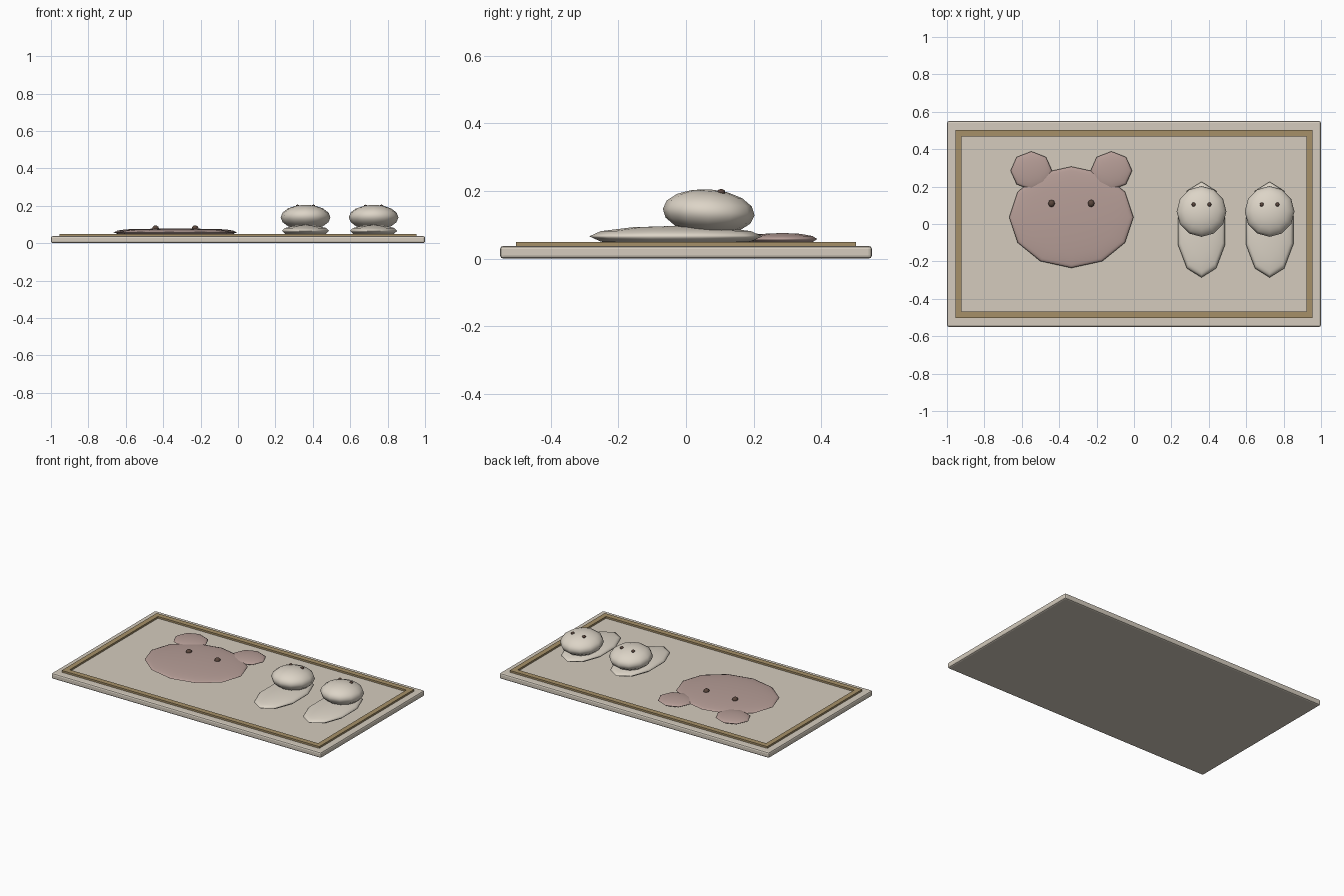
import bpy, bmesh, math

if "Cube" in bpy.data.objects:
    bpy.data.objects.remove(bpy.data.objects["Cube"])


def material(name, rgb):
    m = bpy.data.materials.new(name)
    m.diffuse_color = (*rgb, 1)
    m.use_nodes = True
    m.node_tree.nodes["Principled BSDF"].inputs["Base Color"].default_value = m.diffuse_color
    return m


CREAM = material("cream", (0.66, 0.60, 0.51))
TAN = material("tan", (0.38, 0.28, 0.14))
PINK = material("dusty_pink", (0.47, 0.34, 0.31))
FLUFF = material("pale_fluff", (0.72, 0.66, 0.57))
DARK = material("dark_brown", (0.10, 0.06, 0.045))


def ellipsoid(name, loc, radii, segs, rings, mat, tilt=0):
    bpy.ops.mesh.primitive_uv_sphere_add(segments=segs, ring_count=rings, radius=1,
                                         location=loc, rotation=(tilt, 0, 0))
    o = bpy.context.object
    o.name = name
    o.scale = radii
    o.data.materials.append(mat)
    bpy.ops.object.shade_smooth()
    return o


# mat slab with rounded edges
bpy.ops.mesh.primitive_cube_add(size=1, location=(0, 0, 0.019))
mat_slab = bpy.context.object
mat_slab.name = "mat_slab"
mat_slab.scale = (2, 1.1, 0.038)
bpy.ops.object.transform_apply(location=False, rotation=False, scale=True)
mat_slab.data.materials.append(CREAM)
bev = mat_slab.modifiers.new("round", 'BEVEL')
bev.width = 0.01
bev.segments = 2

# raised border strip: rectangular section swept round the four corners
section = [(0.955, 0.503, 0.034), (0.955, 0.503, 0.05),
           (0.921, 0.467, 0.05), (0.921, 0.467, 0.034)]
bm = bmesh.new()
loops = [[bm.verts.new((sx * x, sy * y, z)) for x, y, z in section]
         for sx, sy in ((1, 1), (-1, 1), (-1, -1), (1, -1))]
for i in range(4):
    a, b = loops[i], loops[(i + 1) % 4]
    for j in range(4):
        k = (j + 1) % 4
        bm.faces.new((a[j], b[j], b[k], a[k]))
bmesh.ops.recalc_face_normals(bm, faces=bm.faces)
me = bpy.data.meshes.new("border_strip")
bm.to_mesh(me)
bm.free()
me.materials.append(TAN)
bpy.context.collection.objects.link(bpy.data.objects.new("border_strip", me))

# flat bear face motif
FX = -0.335
ellipsoid("bear_face", (FX, 0.036, 0.058), (0.332, 0.271, 0.021), 12, 8, PINK)
for side, s in (("left", -1), ("right", 1)):
    ellipsoid(f"bear_ear_{side}", (FX + s * 0.214, 0.285, 0.058),
              (0.111, 0.103, 0.018), 8, 6, PINK)
    ellipsoid(f"bear_eye_{side}", (FX + s * 0.106, 0.11, 0.079),
              (0.018, 0.02, 0.016), 8, 6, DARK)

# pair of slippers with plump heads
for label, x in (("left", 0.361), ("right", 0.725)):
    ellipsoid(f"slipper_sole_{label}", (x, -0.03, 0.066),
              (0.133, 0.256, 0.031), 10, 6, FLUFF)
    ellipsoid(f"slipper_head_{label}", (x, 0.067, 0.138),
              (0.133, 0.136, 0.067), 12, 8, FLUFF, math.radians(-4))
    for side, s in (("left", -1), ("right", 1)):
        ellipsoid(f"slipper_eye_{label}_{side}", (x + s * 0.042, 0.104, 0.197),
                  (0.011, 0.012, 0.009), 8, 6, DARK)
